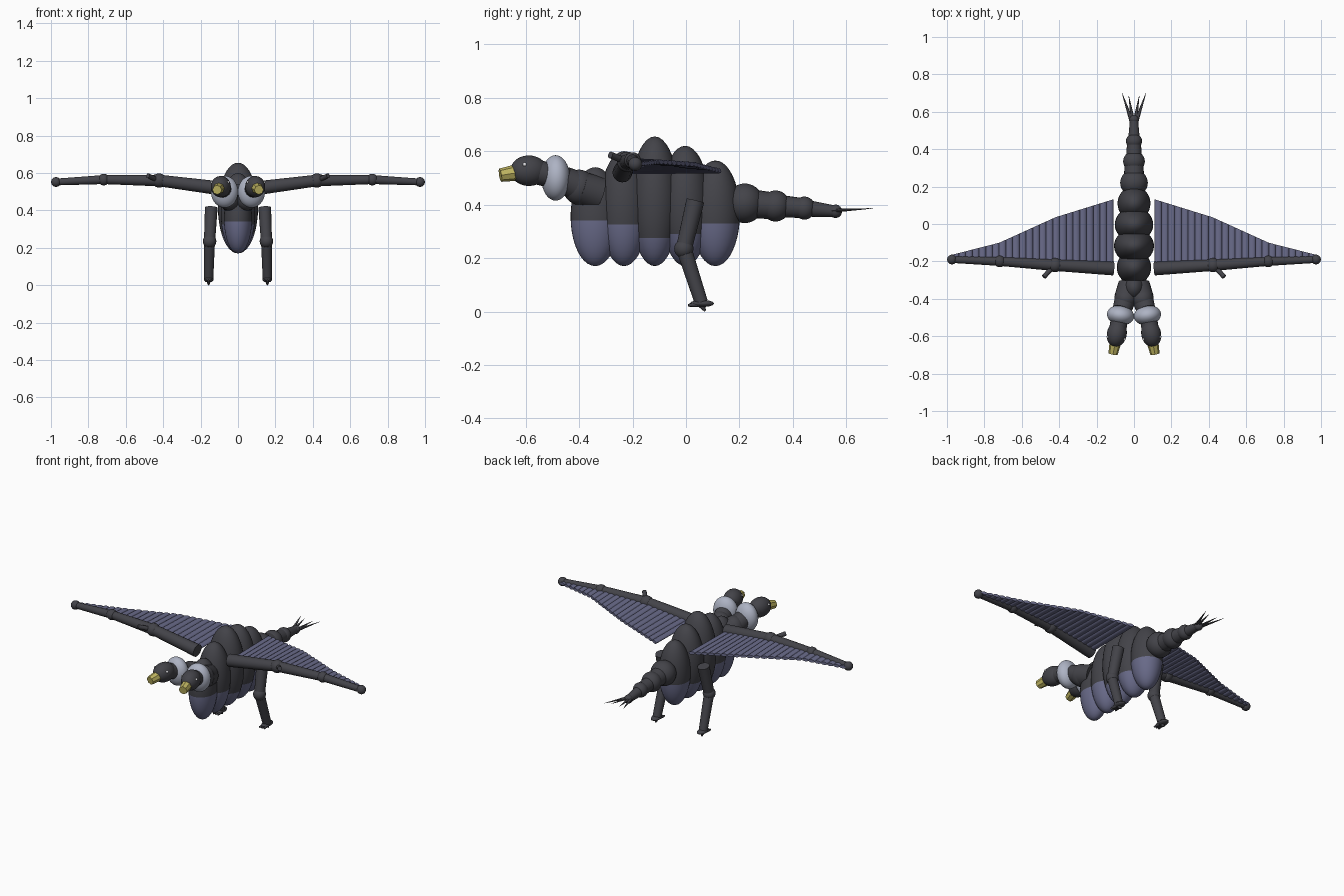
import bpy, bmesh
from math import pi, cos, sin
from mathutils import Vector, Matrix

cube = bpy.data.objects.get("Cube")
if cube:
    bpy.data.objects.remove(cube, do_unlink=True)


def material(name, rgb):
    m = bpy.data.materials.new(name)
    m.use_nodes = True
    m.diffuse_color = (*rgb, 1)
    bsdf = next(n for n in m.node_tree.nodes if n.type == 'BSDF_PRINCIPLED')
    bsdf.inputs["Base Color"].default_value = (*rgb, 1)
    return m


charcoal = material("charcoal", (0.056, 0.056, 0.066))
violet = material("dusky violet", (0.14, 0.145, 0.25))
silver = material("silver ruff", (0.42, 0.45, 0.55))
yellow = material("beak yellow", (0.52, 0.46, 0.12))
white = material("eye white", (0.75, 0.75, 0.78))


def finish(bm, name, *mats):
    me = bpy.data.meshes.new(name)
    bm.to_mesh(me)
    bm.free()
    for m in mats:
        me.materials.append(m)
    ob = bpy.data.objects.new(name, me)
    bpy.context.collection.objects.link(ob)
    bpy.ops.object.select_all(action='DESELECT')
    ob.select_set(True)
    bpy.context.view_layer.objects.active = ob
    bpy.ops.object.shade_smooth_by_angle(angle=0.7)
    return ob


def ball(name, centre, radii, mat, split=None, second=None, turn=0):
    """Ellipsoid; faces under the split height take the second material."""
    bm = bmesh.new()
    bmesh.ops.create_uvsphere(bm, u_segments=32, v_segments=20, radius=1)
    bm.transform(Matrix.Translation(centre) @ Matrix.Rotation(turn, 4, 'Z')
                 @ Matrix.Diagonal((*radii, 1)))
    if split is None:
        return finish(bm, name, mat)
    bmesh.ops.bisect_plane(bm, geom=bm.verts[:] + bm.edges[:] + bm.faces[:],
                           plane_co=(0, 0, split), plane_no=(0, 0, 1))
    for f in bm.faces:
        f.material_index = int(f.calc_center_median().z < split)
    return finish(bm, name, mat, second)


def rod(name, start, end, r1, r2, mat, sides=20, flat=1.0):
    """Tapered cylinder between two points, optionally flattened in height."""
    a, b = Vector(start), Vector(end)
    d = b - a
    bm = bmesh.new()
    bmesh.ops.create_cone(bm, cap_ends=True, segments=sides, radius1=r1,
                          radius2=r2, depth=d.length)
    if flat != 1.0:
        bm.transform(Matrix.Diagonal((1, flat, 1, 1)))
    bm.transform(Matrix.Translation((a + b) / 2) @ d.to_track_quat('Z', 'Y').to_matrix().to_4x4())
    return finish(bm, name, mat)


def along(points, x):
    """Interpolate (y, z) along a polyline ordered by x."""
    for p, q in zip(points, points[1:]):
        if x <= q[0]:
            break
    return Vector(p).lerp(Vector(q), (x - p[0]) / (q[0] - p[0]))


# Body: five tall segments with violet bellies (y, half width, top, split)
for i, (y, w, top, split) in enumerate([(-0.34, 0.075, 0.54, 0.34),
                                        (-0.232, 0.092, 0.60, 0.325),
                                        (-0.117, 0.107, 0.655, 0.275),
                                        (-0.003, 0.103, 0.62, 0.29),
                                        (0.11, 0.088, 0.565, 0.33)]):
    ball(f"body_segment_{i + 1}", (0, y, (top + 0.17) / 2),
         (w, 0.092, (top - 0.17) / 2), charcoal, split, violet)

# Tail: shrinking balls joined by short links
tail = [(0.22, 0.405, 0.074), (0.335, 0.395, 0.058),
        (0.443, 0.387, 0.043), (0.56, 0.375, 0.025)]
for i, (y, z, r) in enumerate(tail):
    ball(f"tail_ball_{i + 1}", (0, y, z), (r, r * 0.95, r), charcoal)
for i, (p, q) in enumerate(zip(tail, tail[1:])):
    rod(f"tail_link_{i + 1}", (0, *p[:2]), (0, *q[:2]), p[2] * 0.75, q[2] * 0.85, charcoal)

for s, side in ((1, "left"), (-1, "right")):
    # Tail plumes
    for i, (x, y) in enumerate([(0.064, 0.7), (0.028, 0.685)]):
        rod(f"tail_plume_{side}_{i + 1}", (s * x * 0.2, 0.55, 0.377), (s * x, y, 0.386),
            0.012, 0.001, charcoal, 8, 0.6)

    # Neck, ruff and head
    neck = [(s * 0.02, -0.33, 0.44), (s * 0.045, -0.4, 0.465), (s * 0.065, -0.46, 0.495)]
    rod(f"neck_lower_{side}", neck[0], neck[1], 0.066, 0.062, charcoal)
    ball(f"neck_joint_{side}", neck[1], (0.06, 0.06, 0.066), charcoal)
    rod(f"neck_upper_{side}", neck[1], neck[2], 0.058, 0.05, charcoal)
    ball(f"ruff_{side}", (s * 0.072, -0.488, 0.5), (0.073, 0.053, 0.085), silver, turn=s * 0.15)
    rod(f"throat_{side}", (s * 0.075, -0.49, 0.505), (s * 0.088, -0.57, 0.525),
        0.046, 0.046, charcoal)
    ball(f"head_{side}", (s * 0.092, -0.588, 0.527), (0.053, 0.07, 0.057),
         charcoal, turn=s * 0.2)
    rod(f"beak_{side}", (s * 0.1, -0.635, 0.52), (s * 0.112, -0.695, 0.51),
        0.031, 0.025, yellow, 8)
    for e, name in ((1, "outer"), (-1, "inner")):
        ball(f"eye_{name}_{side}", (s * (0.096 + e * 0.044), -0.61 + e * 0.006, 0.55),
             (0.007, 0.007, 0.007), white)

    # Wing arm: bones and joints from shoulder to tip
    arm = [(0.11, -0.238, 0.52), (0.422, -0.22, 0.56), (0.718, -0.2, 0.565), (0.973, -0.19, 0.552)]
    thick = [0.037, 0.031, 0.024, 0.018]
    knob = [0, 0.038, 0.031, 0.026]
    for i in range(3):
        a, b = [(s * p[0], p[1], p[2]) for p in arm[i:i + 2]]
        rod(f"wing_bone_{side}_{i + 1}", a, b, thick[i], thick[i + 1], charcoal)
        r = knob[i + 1]
        ball(f"wing_joint_{side}_{i + 1}", b, (r, r, r), charcoal)
    rod(f"wing_claw_{side}", (s * 0.425, -0.22, 0.56), (s * 0.482, -0.283, 0.586),
        0.013, 0.013, charcoal, 12)

    # Wing membrane: a row of flattened ribs reaching to the trailing edge
    trail = [(0.11, 0.132, 0.525), (0.42, 0.036, 0.55), (0.72, -0.1, 0.56), (0.975, -0.165, 0.552)]
    count = 24
    step = 0.862 / count
    bm = bmesh.new()
    for i in range(count):
        x0 = 0.11 + i * step
        rings = []
        for line in (arm, trail):
            ring = []
            for k in range(12):
                t = 2 * pi * k / 12
                p = along(line, x0 + step * (0.5 - 0.5 * cos(t)))
                ring.append(bm.verts.new((s * p.x, p.y, p.z + 0.009 * sin(t))))
            rings.append(ring)
        for k in range(12):
            j = (k + 1) % 12
            bm.faces.new((rings[0][k], rings[0][j], rings[1][j], rings[1][k]))
        for ring in rings:
            bm.faces.new(ring)
    bmesh.ops.recalc_face_normals(bm, faces=bm.faces[:])
    finish(bm, f"wing_membrane_{side}", violet)

    # Leg: thigh, knee, shin and clawed foot
    hip, knee, ankle = (s * 0.143, 0.035, 0.415), (s * 0.152, -0.008, 0.235), (s * 0.157, 0.057, 0.035)
    rod(f"thigh_{side}", hip, knee, 0.034, 0.03, charcoal)
    ball(f"knee_{side}", knee, (0.036, 0.036, 0.036), charcoal)
    rod(f"shin_{side}", knee, ankle, 0.029, 0.025, charcoal)
    ball(f"foot_{side}", (s * 0.157, 0.06, 0.03), (0.026, 0.045, 0.013), charcoal)
    for i, dx in enumerate((-0.016, 0, 0.016)):
        rod(f"toe_{side}_{i + 1}", (s * 0.157 + dx * 0.6, 0.05, 0.027),
            (s * 0.157 + dx, 0.008, 0.023), 0.011, 0.005, charcoal, 10)
    rod(f"heel_claw_{side}", (s * 0.157, 0.055, 0.028), (s * 0.157, 0.072, 0.002),
        0.014, 0.004, charcoal, 10)
